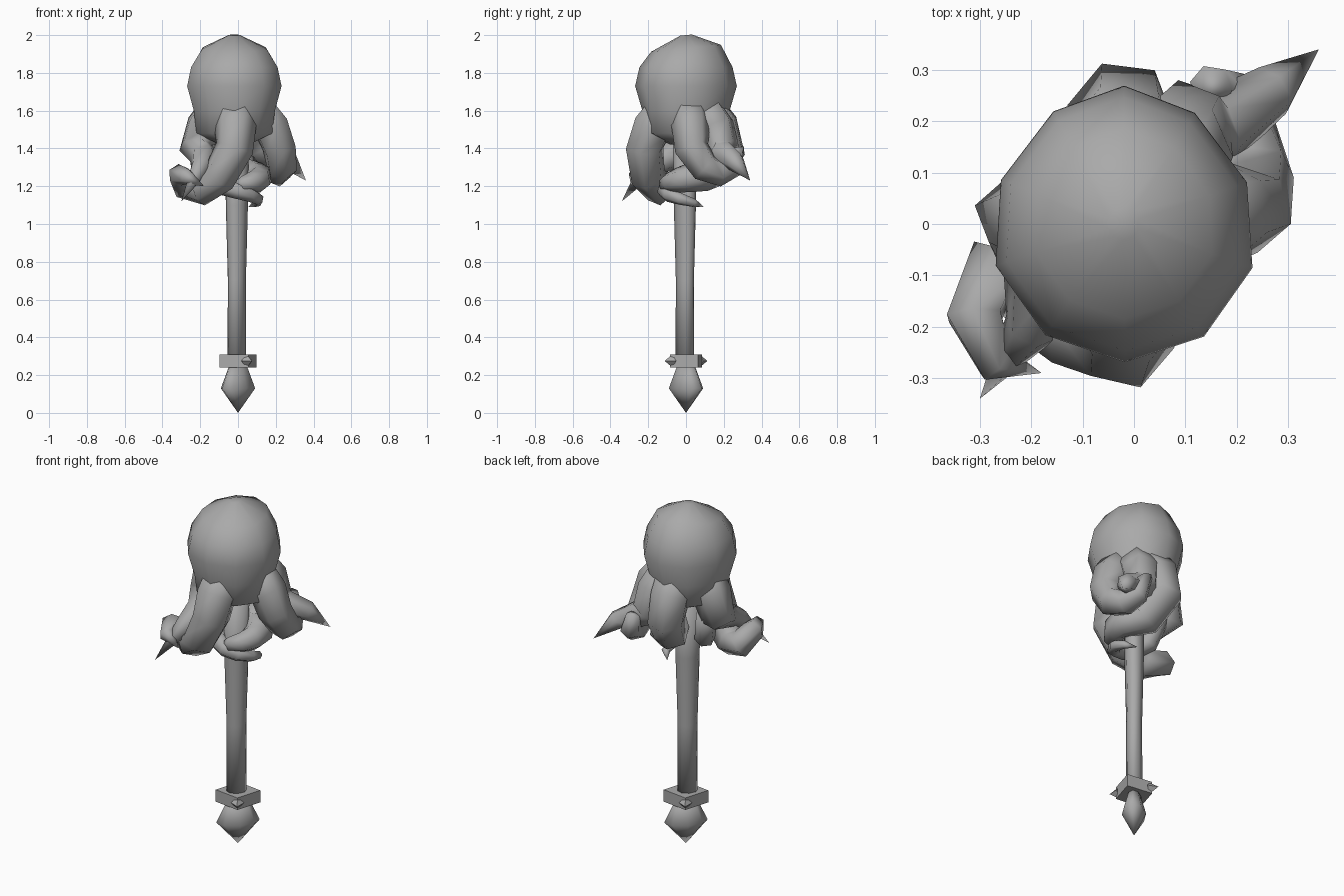
import bpy, bmesh
from math import cos, sin, pi, radians, sqrt
from mathutils import Vector

cube = bpy.data.objects.get("Cube")
if cube:
    bpy.data.objects.remove(cube)

grey = bpy.data.materials.new("stone_grey")
grey.use_nodes = True
colour = (.4, .4, .4, 1)
grey.diffuse_color = colour
grey.node_tree.nodes["Principled BSDF"].inputs["Base Color"].default_value = colour


def circle(sides):
    """Cosine and sine of each corner of a regular polygon."""
    angles = [2 * pi * i / sides for i in range(sides)]
    return [(cos(angle), sin(angle)) for angle in angles]


def polar(degrees, radius, height):
    """Point at a bearing and distance from the shaft axis."""
    angle = radians(degrees)
    return Vector((radius * cos(angle), radius * sin(angle), height))


def loft(name, rings, smooth=True):
    """Bridge equal rings of points and close both ends."""
    bm = bmesh.new()
    loops = [[bm.verts.new(point) for point in ring] for ring in rings]
    for lower, upper in zip(loops, loops[1:]):
        for i in range(len(lower)):
            bm.faces.new((lower[i - 1], lower[i], upper[i], upper[i - 1]))
    bm.faces.new(loops[0])
    bm.faces.new(loops[-1])
    bmesh.ops.remove_doubles(bm, verts=bm.verts, dist=.001)
    bmesh.ops.recalc_face_normals(bm, faces=bm.faces)
    mesh = bpy.data.meshes.new(name)
    bm.to_mesh(mesh)
    bm.free()
    mesh.materials.append(grey)
    for face in mesh.polygons:
        face.use_smooth = smooth
    obj = bpy.data.objects.new(name, mesh)
    bpy.context.collection.objects.link(obj)
    return obj


def stack(name, profile, sides, stretch=1, turn=0, centre=(0, 0), smooth=True):
    """Upright form from (height, radius) pairs, stretched along its own y, then turned."""
    c, s = cos(radians(turn)), sin(radians(turn))
    rings = []
    for height, radius in profile:
        ring = []
        for x, y in circle(sides):
            y *= stretch
            ring.append((centre[0] + radius * (x * c - y * s),
                         centre[1] + radius * (x * s + y * c), height))
        rings.append(ring)
    return loft(name, rings, smooth)


def tentacle(name, points, thickness):
    """Six-sided tube along the points, narrowing to a sharp tip."""
    points = [Vector(point) for point in points]
    last = len(points) - 1
    heading = (points[1] - points[0]).normalized()
    side = heading.orthogonal().normalized()
    rings = []
    for i, point in enumerate(points):
        ahead = (points[min(i + 1, last)] - points[max(i - 1, 0)]).normalized()
        side = heading.rotation_difference(ahead) @ side
        heading = ahead
        across = heading.cross(side)
        radius = thickness * sqrt(1 - i / last)
        rings.append([point + radius * (side * x + across * y) for x, y in circle(6)])
    loft(name, rings)


def shoulder(bearing):
    """Shared root of a tentacle, emerging under the waist and turning down."""
    return [polar(bearing, .08, 1.62), polar(bearing, .18, 1.51), polar(bearing, .22, 1.4)]


def coil(start, end, top, bottom, steps=6):
    """Points winding down around the shaft."""
    return [polar(start + (end - start) * i / steps, .11, top + (bottom - top) * i / steps)
            for i in range(steps + 1)]


# Bulbous head with a pinched waist and a short skirt
head = stack("head", [(1.42, .08), (1.48, .21), (1.6, .225), (1.73, .262), (1.83, .24),
                      (1.93, .18), (2, .03)], 10, stretch=1.03, turn=18, centre=(-.02, 0))
# The head narrows toward the back, where its crown sits higher
for vertex in head.data.vertices:
    vertex.co.x *= 1 - max(vertex.co.y, 0) / 2
    if vertex.co.z > 1.9:
        vertex.co.z += vertex.co.y / 10

# Tentacles curling outward from the skirt
tentacle("front_tentacle", shoulder(-95) + [
    (-.1, -.2, 1.25), (-.2, -.14, 1.18), (-.28, -.1, 1.2), (-.31, -.18, 1.26),
    (-.27, -.27, 1.25), (-.18, -.29, 1.2)], .12)
tentacle("right_tentacle", shoulder(175) + [
    (-.18, -.1, 1.35), (-.2, -.2, 1.3), (-.3, -.34, 1.12)], .12)
tentacle("left_tentacle", shoulder(8) + [
    (.23, .1, 1.3), (.21, .18, 1.27), (.18, .25, 1.3), (.15, .27, 1.4),
    (.18, .22, 1.4)], .11)
tentacle("back_left_tentacle", shoulder(60) + [
    (.17, .19, 1.37), (.27, .26, 1.33), (.36, .34, 1.23)], .12)

# Tentacles winding around the shaft
tentacle("back_tentacle", shoulder(97) + coil(80, -110, 1.27, 1.2), .12)
tentacle("wrapping_tentacle", [polar(170, .16, 1.4)] + coil(190, 420, 1.22, 1.09), .06)

# Slightly flared oval shaft
stack("handle", [(.25, .055), (.7, .053), (1.1, .065), (1.45, .07)], 8,
      stretch=.8, turn=45, centre=(-.006, -.006))

# Block collar with a small spike on two opposite corners
twist = 33
stack("collar", [(.24, .118), (.31, .118)], 4, stretch=.85, turn=twist, smooth=False)
for label, bearing in (("front", twist - 90), ("back", twist + 90)):
    spike = stack(label + "_collar_spike", [(0, .035), (.05, 0)], 4, smooth=False)
    spike.location = polar(bearing, .085, .275)
    spike.rotation_euler = polar(bearing, 1, 0).to_track_quat("Z", "Y").to_euler()

# Flattened pointed pommel
stack("pommel", [(0, 0), (.13, .117), (.25, .06)], 8, stretch=.55, turn=45)
